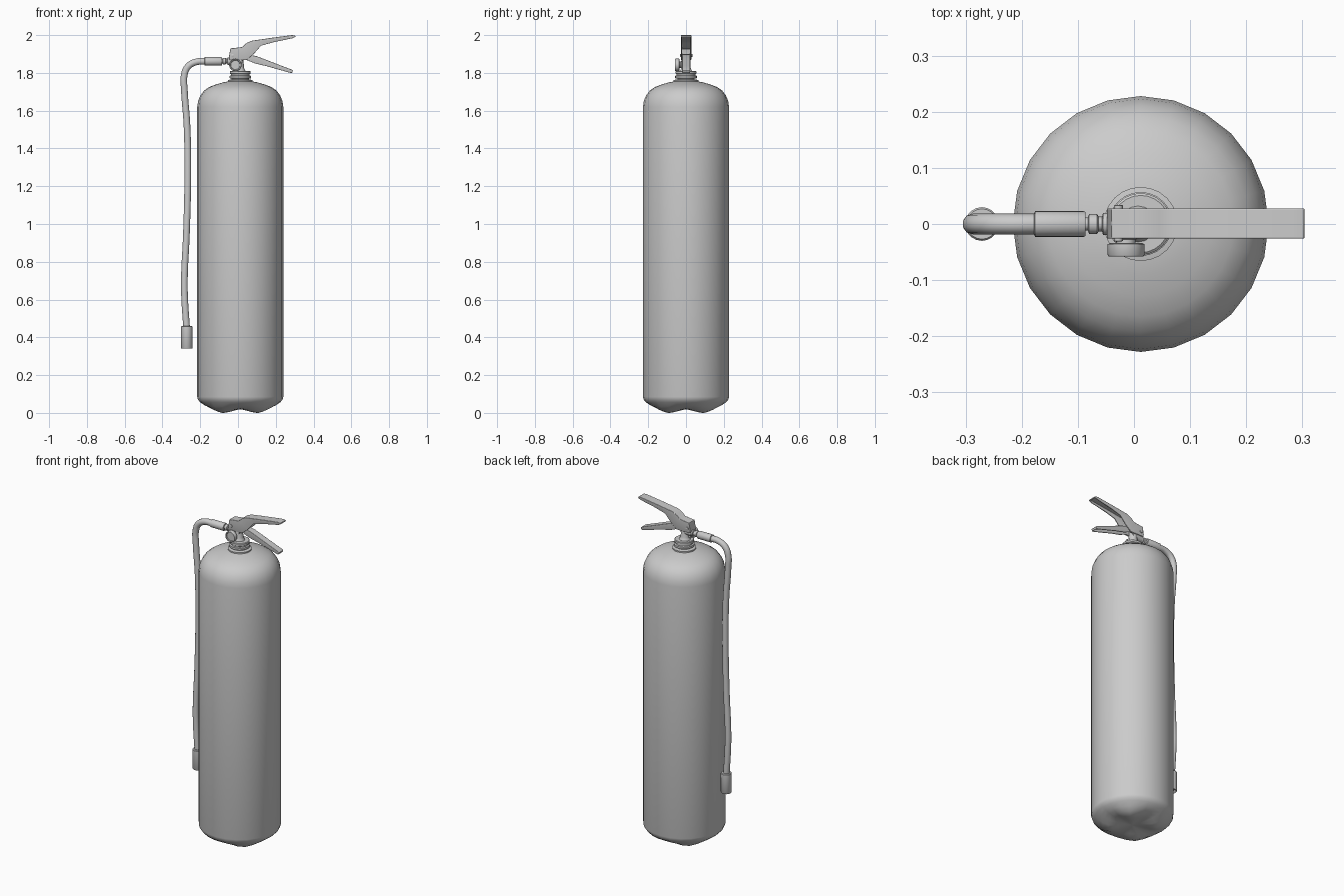
import bpy, bmesh, math
from mathutils import Vector

if "Cube" in bpy.data.objects:
    bpy.data.objects.remove(bpy.data.objects["Cube"])

CX = 0.012  # tank axis


def finish(name, bm, angle=35):
    bmesh.ops.recalc_face_normals(bm, faces=bm.faces[:])
    me = bpy.data.meshes.new(name)
    bm.to_mesh(me)
    bm.free()
    ob = bpy.data.objects.new(name, me)
    bpy.context.collection.objects.link(ob)
    smooth(ob, angle)
    return ob


def smooth(ob, angle=35):
    bpy.ops.object.select_all(action='DESELECT')
    ob.select_set(True)
    bpy.context.view_layer.objects.active = ob
    bpy.ops.object.shade_smooth_by_angle(angle=math.radians(angle))


def lathe(name, profile, origin, axis='Z', sides=24, angle=35):
    """Revolve (radius, height[, lobe depth]) rings about an axis; lobes make four feet."""
    bm = bmesh.new()
    rings = []
    for r, h, *lobe in profile:
        ring = []
        for i in range(sides):
            a = 2 * math.pi * i / sides
            u, v = r * math.cos(a), r * math.sin(a)
            w = h + (lobe[0] if lobe else 0) * math.cos(4 * a)
            p = {'Z': (u, v, w), 'X': (w, u, v), 'Y': (u, w, v)}[axis]
            ring.append(bm.verts.new(Vector(p) + Vector(origin)))
        rings.append(ring)
    for a, b in zip(rings, rings[1:]):
        for i in range(sides):
            j = (i + 1) % sides
            bm.faces.new((a[i], a[j], b[j], b[i]))
    bm.faces.new(rings[0])
    bm.faces.new(rings[-1])
    return finish(name, bm, angle)


def lever(name, top, bottom, half_width, y=0.001):
    """Channel-section lever: top skin and two cheeks, open underneath."""
    outline = top + bottom[::-1]
    bm = bmesh.new()
    near = [bm.verts.new((x, y - half_width, z)) for x, z in outline]
    far = [bm.verts.new((x, y + half_width, z)) for x, z in outline]
    # cheeks as strips between matching top and bottom points
    n, total = len(top), len(outline)
    for side in (near, far):
        for i in range(n - 1):
            bm.faces.new((side[i], side[i + 1], side[total - 2 - i], side[total - 1 - i]))
    for i in range(n):
        bm.faces.new((near[i], near[i + 1], far[i + 1], far[i]))
    bm.faces.new((near[-1], near[0], far[0], far[-1]))
    ob = finish(name, bm, 40)
    s = ob.modifiers.new("thickness", 'SOLIDIFY')
    s.thickness = 0.006
    s.offset = -1
    b = ob.modifiers.new("edges", 'BEVEL')
    b.width = 0.0025
    b.segments = 2
    b.limit_method = 'ANGLE'
    b.angle_limit = math.radians(50)
    return ob


# Tank with four-footed base
lathe("tank", [(.003, .018), (.04, .017, .001), (.08, .013, .006), (.11, .011, .010),
               (.135, .012, .012), (.165, .022, .010), (.19, .036, .005), (.212, .056),
               (.224, .070), (.228, .085), (.228, 1.62), (.223, 1.652), (.211, 1.681),
               (.192, 1.706), (.165, 1.725), (.128, 1.739), (.09, 1.750), (.05, 1.757)],
      (CX, 0, 0), angle=50)

# Neck flange and valve collar
lathe("neck_flange", [(.05, 1.745), (.066, 1.752), (.066, 1.762), (.05, 1.765)], (CX, 0, 0))
lathe("valve_collar", [(.046, 1.76), (.046, 1.769), (.057, 1.772), (.057, 1.784), (.05, 1.787),
                       (.05, 1.793), (.055, 1.796), (.055, 1.808), (.051, 1.811), (.02, 1.811)],
      (CX, 0, 0))

# Valve stem and cross body behind the levers
lathe("valve_stem", [(.034, 1.808), (.028, 1.818), (.024, 1.83), (.022, 1.895), (.015, 1.90)],
      (CX - .005, 0, 0), sides=16)
lathe("outlet_body", [(.02, -.045), (.021, -.04), (.021, .02), (.018, .024)],
      (0, 0, 1.862), axis='X', sides=16)

# Pressure gauge with its port and the plug behind
lathe("gauge", [(.024, -.052), (.026, -.057), (.031, -.058), (.033, -.055), (.033, -.036), (.028, -.034)],
      (-.014, 0, 1.842), axis='Y')
lathe("gauge_port", [(.017, -.036), (.017, -.028), (.02, -.026), (.02, .0)],
      (-.014, 0, 1.842), axis='Y', sides=12)
lathe("lever_pin", [(.006, -.031), (.008, -.030), (.008, .033), (.006, .034)],
      (-.028, 0, 1.893), axis='Y', sides=12)

# Upper and lower levers
lever("carry_handle",
      [(-.048, 1.885), (-.040, 1.930), (-.015, 1.932), (.022, 1.937), (.045, 1.958), (.072, 1.970),
       (.18, 1.986), (.285, 2.0), (.303, 1.998)],
      [(-.046, 1.868), (-.030, 1.868), (-.010, 1.868), (.045, 1.868), (.085, 1.902), (.122, 1.944),
       (.19, 1.963), (.287, 1.983), (.304, 1.990)], .027)
lever("squeeze_lever",
      [(-.005, 1.892), (.05, 1.898), (.10, 1.888), (.16, 1.865), (.23, 1.838), (.283, 1.818), (.291, 1.812)],
      [(-.005, 1.865), (.045, 1.868), (.09, 1.850), (.15, 1.836), (.22, 1.816), (.278, 1.800), (.286, 1.800)],
      .021)

# Hose fitting, crimp sleeve and nozzle
lathe("hose_fitting", [(.012, -.09), (.012, -.082), (.018, -.08), (.018, -.066), (.013, -.063),
                       (.013, -.057), (.02, -.055), (.02, -.042), (.012, -.04)],
      (0, 0, 1.862), axis='X', sides=12)
lathe("hose_sleeve", [(.019, -.178), (.023, -.176), (.023, -.090), (.021, -.086), (.012, -.086)],
      (0, 0, 1.861), axis='X', sides=20)
lathe("hose_nozzle", [(.018, .352), (.024, .342), (.028, .340), (.030, .343), (.030, .457), (.027, .461), (.015, .461)],
      (-.271, 0, 0), sides=20)

# Hose
cu = bpy.data.curves.new("hose", 'CURVE')
cu.dimensions = '3D'
cu.bevel_depth = .0185
cu.bevel_resolution = 3
cu.resolution_u = 8
cu.use_fill_caps = True
path = [(-.165, 1.861), (-.225, 1.857), (-.266, 1.832), (-.285, 1.785), (-.284, 1.71), (-.270, 1.52),
        (-.266, 1.25), (-.273, .95), (-.284, .70), (-.282, .60), (-.272, .45)]
sp = cu.splines.new('BEZIER')
sp.bezier_points.add(len(path) - 1)
for p, (x, z) in zip(sp.bezier_points, path):
    p.co = (x, 0, z)
    p.handle_left_type = p.handle_right_type = 'AUTO'
hose = bpy.data.objects.new("hose", cu)
bpy.context.collection.objects.link(hose)
bpy.ops.object.select_all(action='DESELECT')
hose.select_set(True)
bpy.context.view_layer.objects.active = hose
bpy.ops.object.convert(target='MESH')
smooth(bpy.context.view_layer.objects.active, 60)
